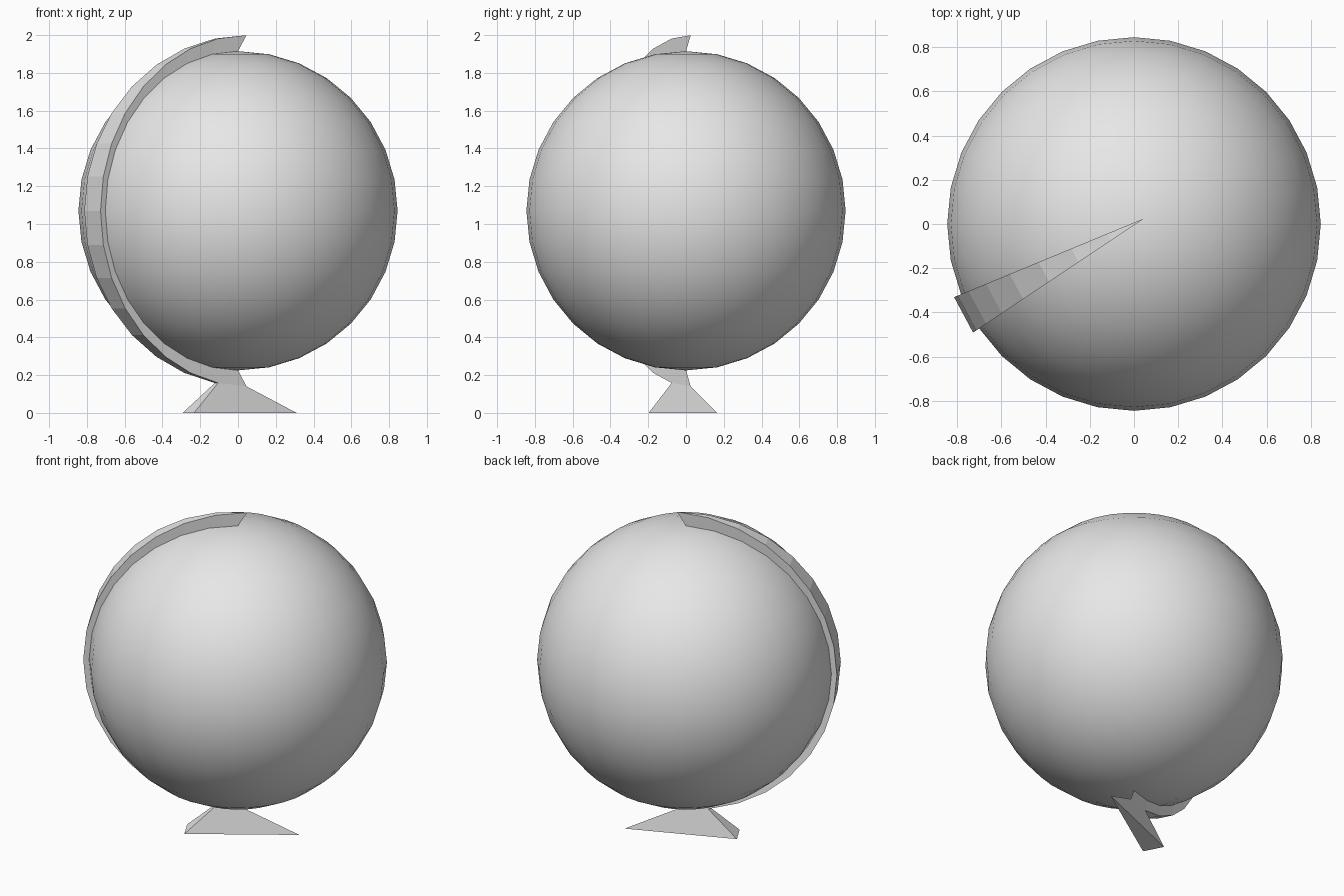
import bpy, bmesh
from math import sin, cos, radians
from mathutils import Vector

cube = bpy.data.objects.get("Cube")
if cube:
    bpy.data.objects.remove(cube, do_unlink=True)

R, SEGMENTS, RINGS = 0.845, 32, 16
CENTRE = Vector((0, 0, 1.07))
STEP = 360 / SEGMENTS
SLICE = (180 + 2 * STEP, 180 + 3 * STEP)   # the two meridians that bound the arm

grey = bpy.data.materials.new("plain grey")
grey.use_nodes = True
colour = (0.8, 0.8, 0.8, 1)
grey.diffuse_color = colour
grey.node_tree.nodes["Principled BSDF"].inputs["Base Color"].default_value = colour


def add_object(name, bm):
    bmesh.ops.remove_doubles(bm, verts=bm.verts, dist=1e-5)
    bmesh.ops.recalc_face_normals(bm, faces=bm.faces)
    mesh = bpy.data.meshes.new(name)
    bm.to_mesh(mesh)
    bm.free()
    mesh.materials.append(grey)
    obj = bpy.data.objects.new(name, mesh)
    bpy.context.collection.objects.link(obj)
    return obj


def inner(ring, azimuth):
    """Point on the globe; ring 0 is the top pole."""
    t, a = radians(180 * ring / RINGS), radians(azimuth)
    return CENTRE + R * Vector((sin(t) * cos(a), sin(t) * sin(a), cos(t)))


def outer(ring, azimuth):
    """Matching point on the enlarged, shifted outside of the arm."""
    return CENTRE + 1.1 * (inner(ring, azimuth) - CENTRE) + Vector((0.045, 0.025, 0))


def add_face(bm, points):
    """Add a polygon, merging corners that meet at a pole."""
    unique = []
    for p in points:
        if all((p - q).length > 1e-5 for q in unique):
            unique.append(p)
    if len(unique) > 2:
        bm.faces.new([bm.verts.new(p) for p in unique])


# Globe
bm = bmesh.new()
bmesh.ops.create_uvsphere(bm, u_segments=SEGMENTS, v_segments=RINGS, radius=R)
bmesh.ops.translate(bm, verts=bm.verts, vec=CENTRE)
globe = add_object("globe", bm)
globe.data.shade_smooth()

# Arm: one slice of the globe, thickened outwards
bm = bmesh.new()
a, b = SLICE
for i in range(RINGS):
    for skin in (inner, outer):
        add_face(bm, [skin(i, a), skin(i + 1, a), skin(i + 1, b), skin(i, b)])
    for side in SLICE:
        add_face(bm, [inner(i, side), inner(i + 1, side),
                      outer(i + 1, side), outer(i, side)])
add_object("arm", bm)

# Base: the lowest triangle of the arm flared out to the ground
top = [outer(RINGS, a), outer(RINGS - 1, a), outer(RINGS - 1, b)]
foot = [(p - top[0]) * 3.6 + Vector((0.31, 0.165, 0)) for p in top]
for p in foot:
    p.z = 0
bm = bmesh.new()
add_face(bm, top)
add_face(bm, foot)
for i in range(3):
    j = (i + 1) % 3
    add_face(bm, [top[i], top[j], foot[j], foot[i]])
add_object("base", bm)
